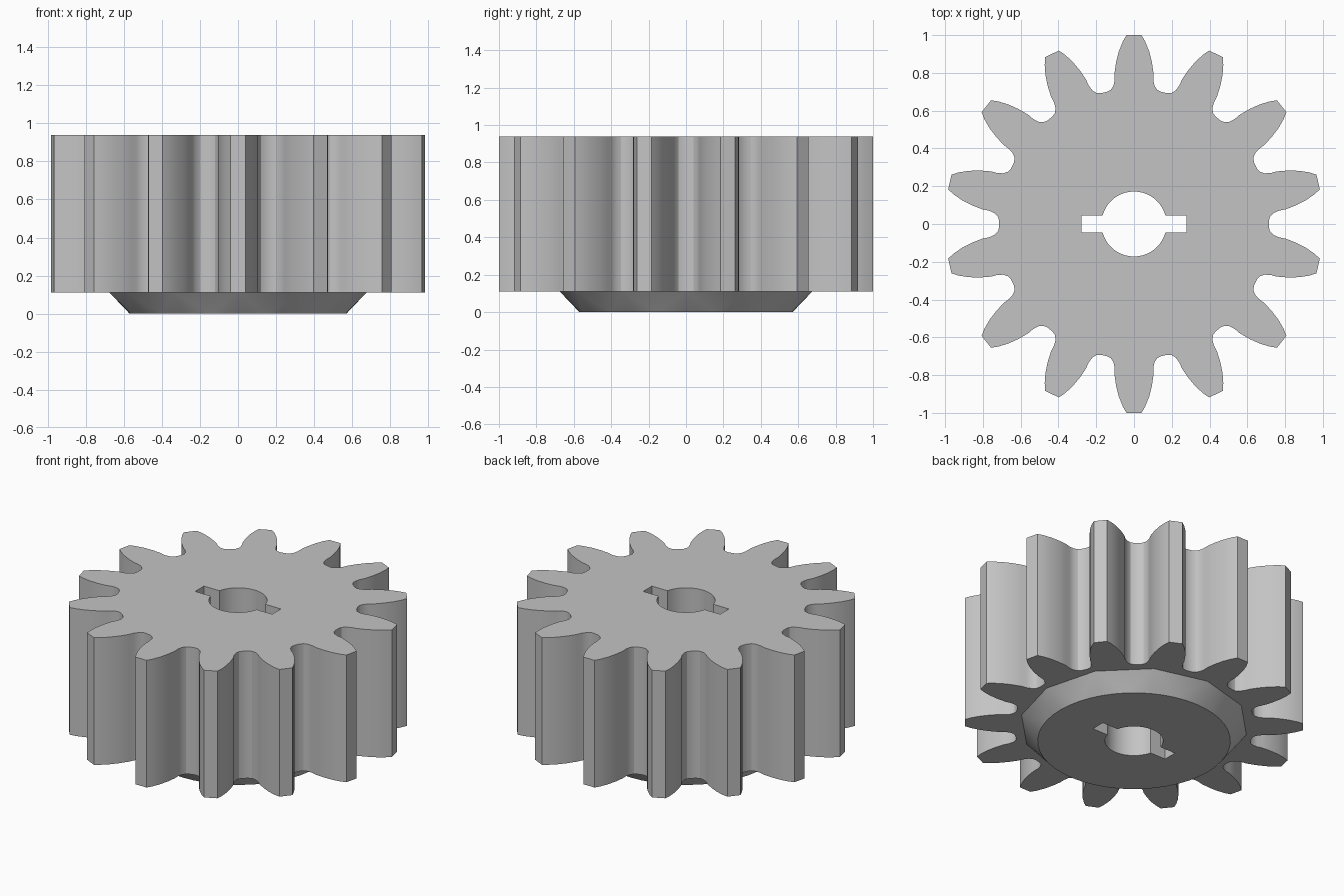
import bpy, bmesh
from math import sin, cos, atan2, hypot, pi, radians

if "Cube" in bpy.data.objects:
    bpy.data.objects.remove(bpy.data.objects["Cube"])

TEETH = 14
BASE, TOP = 0.11, 0.94

# One flat steel colour
steel = bpy.data.materials.new("grey_steel")
steel.use_nodes = True
steel.diffuse_color = (0.55, 0.55, 0.55, 1)
steel.node_tree.nodes["Principled BSDF"].inputs["Base Color"].default_value = (0.55, 0.55, 0.55, 1)


def make_object(name, bm):
    bmesh.ops.recalc_face_normals(bm, faces=bm.faces)
    mesh = bpy.data.meshes.new(name)
    bm.to_mesh(mesh)
    bm.free()
    mesh.materials.append(steel)
    obj = bpy.data.objects.new(name, mesh)
    bpy.context.collection.objects.link(obj)
    return obj


def prism(name, outline, z0, z1):
    bm = bmesh.new()
    face = bm.faces.new([bm.verts.new((x, y, z0)) for x, y in outline])
    new = bmesh.ops.extrude_face_region(bm, geom=[face])["geom"]
    top = [v for v in new if isinstance(v, bmesh.types.BMVert)]
    bmesh.ops.translate(bm, verts=top, vec=(0, 0, z1 - z0))
    return make_object(name, bm)


def ring(radius, count):
    return [(radius * cos(2 * pi * i / count), radius * sin(2 * pi * i / count))
            for i in range(count)]


def combine(target, tool, operation):
    mod = target.modifiers.new(operation, 'BOOLEAN')
    mod.operation = operation
    mod.solver = 'EXACT'
    mod.object = tool
    bpy.context.view_layer.objects.active = target
    bpy.ops.object.modifier_apply(modifier=mod.name)
    bpy.data.objects.remove(tool)


# Toothed body: half a tooth flank, mirrored and repeated around the axis
flank = [(0.04, 1.0), (0.06, 0.965), (0.08, 0.915), (0.095, 0.855), (0.103, 0.80),
         (0.102, 0.765), (0.108, 0.733), (0.122, 0.711), (0.142, 0.70)]
tooth = [(-x, y) for x, y in reversed(flank)] + flank
outline = []
for k in range(TEETH):
    for x, y in tooth:
        angle = atan2(y, x) - 2 * pi * k / TEETH
        outline.append((hypot(x, y) * cos(angle), hypot(x, y) * sin(angle)))
gear = prism("pinion_gear", outline, BASE, TOP)

# Tapered hub under the teeth: round foot, faceted upper rim
bm = bmesh.new()
for radius, count, z in ((0.57, 48, 0), (0.675, 12, BASE), (0.675, 12, BASE + 0.1)):
    for x, y in ring(radius, count):
        bm.verts.new((x, y, z))
bmesh.ops.convex_hull(bm, input=bm.verts)
bmesh.ops.dissolve_limit(bm, angle_limit=radians(1), verts=bm.verts, edges=bm.edges)
combine(gear, make_object("hub", bm), 'UNION')

# Through bore with a keyway on each side
half_key, key_reach, bore_radius = 0.045, 0.278, 0.172
start = atan2(half_key, (bore_radius ** 2 - half_key ** 2) ** 0.5)
steps = 20
bore = []
for side in (0, pi):
    sign = 1 if side == 0 else -1
    bore += [(sign * key_reach, -sign * half_key), (sign * key_reach, sign * half_key)]
    for i in range(steps + 1):
        a = side + start + (pi - 2 * start) * i / steps
        bore.append((bore_radius * cos(a), bore_radius * sin(a)))
combine(gear, prism("bore", bore, -0.2, TOP + 0.2), 'DIFFERENCE')

# Smooth flanks and bore, crisp edges
bpy.ops.object.select_all(action='DESELECT')
gear.select_set(True)
bpy.context.view_layer.objects.active = gear
bpy.ops.object.shade_smooth_by_angle(angle=radians(28))
